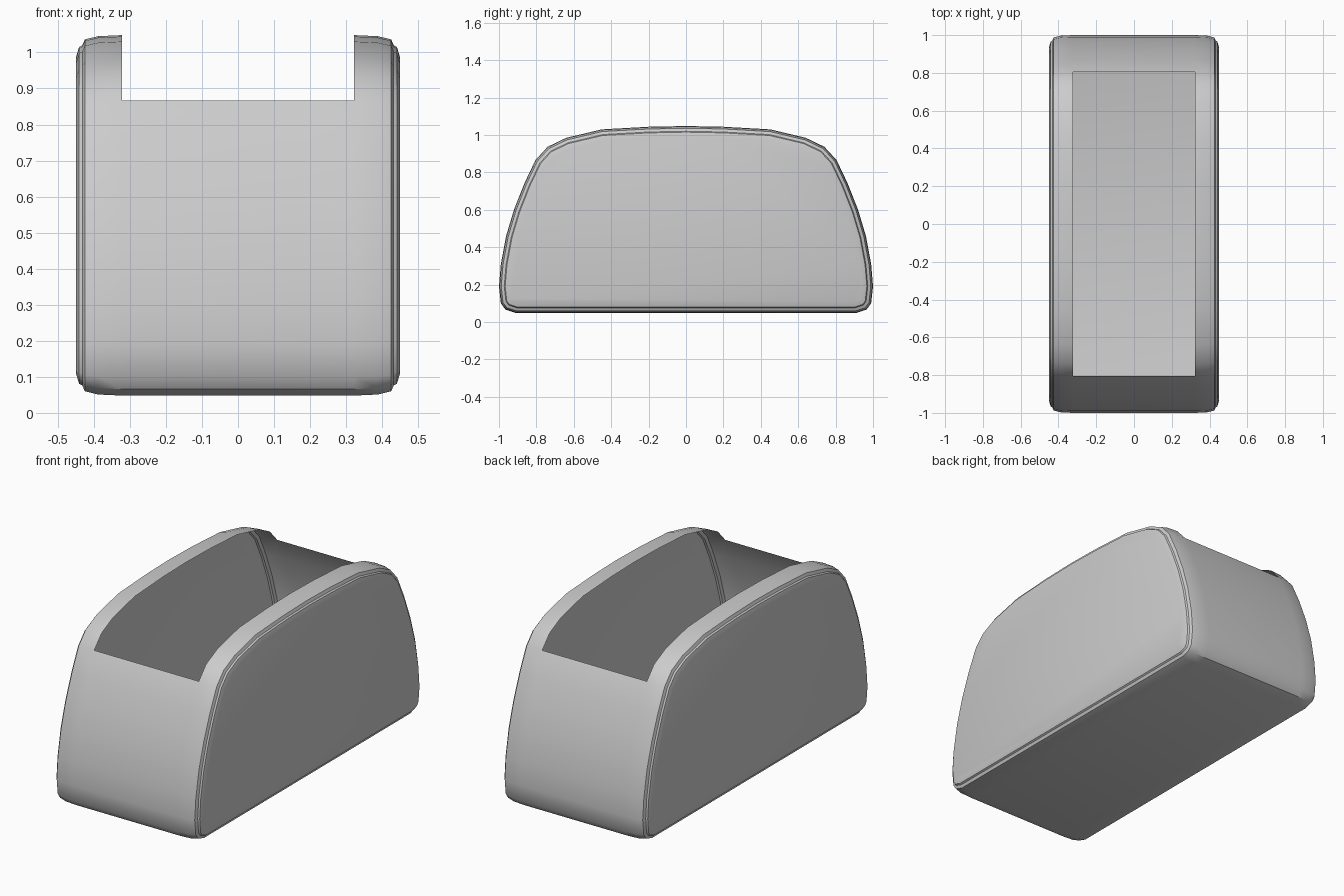
import bpy
import bmesh
import math
from mathutils import Vector

cube = bpy.data.objects.get("Cube")
if cube:
    bpy.data.objects.remove(cube, do_unlink=True)

# Single flat colour
grey = bpy.data.materials.new("light_grey")
grey.use_nodes = True
colour = (0.6, 0.6, 0.6, 1)
grey.diffuse_color = colour
grey.node_tree.nodes["Principled BSDF"].inputs["Base Color"].default_value = colour

# Half of the arched side profile (y, z), from the floor up to the crown
half = [(0.91, 0.048), (0.965, 0.066), (0.99, 0.1), (1.0, 0.19), (0.99, 0.31),
        (0.962, 0.46), (0.92, 0.6), (0.865, 0.74), (0.805, 0.866),
        (0.74, 0.937), (0.64, 0.985), (0.45, 1.03), (0.2, 1.044)]
profile = [Vector(p) for p in half + [(0, 1.048)]]
profile += [Vector((-y, z)) for y, z in reversed(half)]
count = len(profile)
lip = 8                      # profile point where the opening starts

# Cross-section of one rounded side: (x, inset from the profile)
side = [(0.322, 0), (0.388, 0.003), (0.425, 0.012), (0.432, 0.028),
        (0.441, 0.033), (0.449, 0.06)]
sections = [(-x, d) for x, d in reversed(side)] + side
middle = len(side) - 1


def inset_point(i, depth):
    """Move a profile point inward along its mitred normal."""
    a = (profile[i] - profile[i - 1]).normalized()
    b = (profile[(i + 1) % count] - profile[i]).normalized()
    na, nb = Vector((-a.y, a.x)), Vector((-b.y, b.x))
    return profile[i] + (na + nb) * depth / (1 + na.dot(nb))


# Thin shell lofted through the sections, leaving the top opening free
bm = bmesh.new()
rings = []
for x, depth in sections:
    points = [inset_point(i, depth) for i in range(count)]
    rings.append([bm.verts.new((x, p.x, p.y)) for p in points])
for s in range(len(rings) - 1):
    for i in range(count):
        if s == middle and lip <= i < count - 1 - lip:
            continue
        j = (i + 1) % count
        bm.faces.new((rings[s][i], rings[s + 1][i], rings[s + 1][j], rings[s][j]))

# Flat side panels
bm.faces.new(rings[0])
bm.faces.new(list(reversed(rings[-1])))
bmesh.ops.recalc_face_normals(bm, faces=bm.faces[:])

mesh = bpy.data.meshes.new("open_container")
bm.to_mesh(mesh)
bm.free()
mesh.materials.append(grey)
shell = bpy.data.objects.new("open_container", mesh)
bpy.context.collection.objects.link(shell)

# Smooth shading that keeps the panel creases
bpy.ops.object.select_all(action="DESELECT")
shell.select_set(True)
bpy.context.view_layer.objects.active = shell
bpy.ops.object.shade_smooth_by_angle(angle=math.radians(35))
